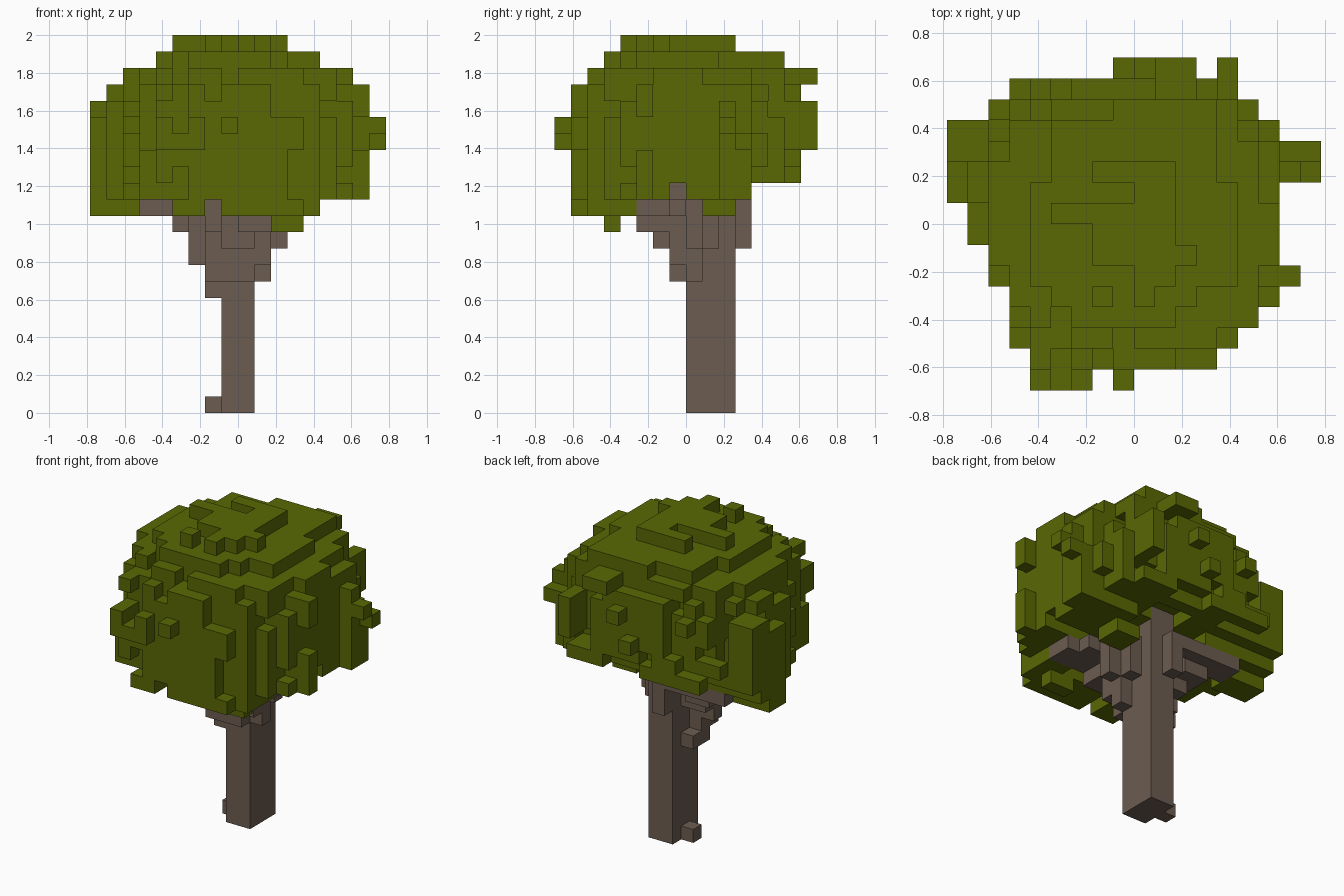
import bpy, bmesh, random
from mathutils import Vector

random.seed(5)
if "Cube" in bpy.data.objects:
    bpy.data.objects.remove(bpy.data.objects["Cube"], do_unlink=True)

U = 2 / 23  # edge length of one block


def material(name, rgb):
    m = bpy.data.materials.new(name)
    m.use_nodes = True
    m.diffuse_color = (*rgb, 1)
    m.node_tree.nodes["Principled BSDF"].inputs["Base Color"].default_value = (*rgb, 1)
    return m


def box(x0, x1, y0, y1, z0, z1):
    """All block cells inside a box given in block units."""
    return {(x, y, z) for x in range(x0, x1) for y in range(y0, y1) for z in range(z0, z1)}


SIDES = [Vector(s) for s in ((1, 0, 0), (-1, 0, 0), (0, 1, 0), (0, -1, 0), (0, 0, 1), (0, 0, -1))]


def neighbours(c):
    return [(c[0] + int(s.x), c[1] + int(s.y), c[2] + int(s.z)) for s in SIDES]


def build(name, cells, others, mat):
    """Skin a set of block cells, leaving out faces hidden between blocks."""
    bm = bmesh.new()
    verts = {}
    for c in sorted(cells):
        mid = Vector(c) + Vector((.5, .5, .5))
        for s, n in zip(SIDES, neighbours(c)):
            if n in cells or n in others:
                continue
            a = Vector((s.y, s.z, s.x))
            b = s.cross(a)
            quad = []
            for p, q in ((-1, -1), (1, -1), (1, 1), (-1, 1)):
                co = mid + (s + a * p + b * q) / 2
                key = tuple(round(v) for v in co)
                if key not in verts:
                    verts[key] = bm.verts.new(Vector(key) * U)
                quad.append(verts[key])
            bm.faces.new(quad)
    mesh = bpy.data.meshes.new(name)
    bm.to_mesh(mesh)
    bm.free()
    mesh.materials.append(mat)
    ob = bpy.data.objects.new(name, mesh)
    bpy.context.collection.objects.link(ob)
    return ob


# Trunk: straight post, root knob and stepped branches
trunk = box(-1, 1, 0, 3, 0, 15) | box(-2, -1, 1, 2, 0, 1)
for b in ((-2, -1, 1, 2, 7, 8), (-2, -1, 0, 1, 7, 13), (-2, -1, -1, 0, 8, 13),
          (-3, -2, 0, 1, 9, 13), (-3, -1, 1, 2, 10, 13), (-4, -2, 1, 3, 11, 13),
          (-6, -4, 2, 4, 12, 13), (-4, -1, 3, 4, 12, 13),
          (1, 2, 0, 1, 8, 13), (1, 2, 1, 2, 10, 13), (2, 3, 0, 1, 10, 13),
          (-1, 1, -1, 0, 8, 13), (1, 2, -1, 0, 9, 14), (-1, 1, -2, -1, 10, 13),
          (0, 2, -3, -1, 11, 13), (-2, -1, -3, -1, 11, 13), (-1, 0, 3, 4, 10, 13),
          (2, 4, -2, 0, 12, 13), (2, 5, -3, -1, 12, 13)):
    trunk |= box(*b)

# Crown layers: height, x range, y range
LAYERS = ((13, -8, 8, -7, 5), (14, -8, 8, -7, 6), (15, -8, 8, -7, 7), (16, -8, 8, -7, 7),
          (17, -8, 8, -7, 7), (18, -8, 8, -7, 7), (19, -8, 7, -7, 7), (20, -7, 7, -6, 6),
          (21, -5, 5, -5, 5))
# Crown plan: x range of each row from y = -7 to y = 6
PLAN = ((-5, 4), (-6, 5), (-6, 6), (-6, 7), (-7, 8), (-7, 7), (-8, 7),
        (-8, 7), (-8, 7), (-8, 8), (-8, 8), (-8, 7), (-7, 6), (-6, 5))

core, shell = set(), set()
for z, x0, x1, y0, y1 in LAYERS:
    for x, y, _ in box(x0, x1, y0, y1, z, z + 1):
        lo, hi = PLAN[y + 7]
        if not lo <= x < hi:
            continue
        dx = abs(2 * x + 1 - x0 - x1) / (x1 - x0)
        dy = abs(2 * y + 1 - y0 - y1) / (y1 - y0)
        d = dx ** 2.4 + dy ** 2.4
        if d < .92:
            core.add((x, y, z))
        elif d < 1.2:
            shell.add((x, y, z))

# Ragged surface: scattered blocks added on the outside and dropped from the edge
crown = {c for c in core if random.random() > .15
         or sum(n in core for n in neighbours(c)) > 4 or c[2] == 13}
for c in sorted(shell):
    if random.random() < .25 and any(n in core for n in neighbours(c)):
        crown.add(c)

# Widest twigs of each row
for row, (lo, hi) in enumerate(PLAN):
    y = row - 7
    for end, step in ((lo, 1), (hi - 1, -1)):
        z = random.randint(14, 16)
        x = end
        while (x, y, z) not in crown and abs(x) > 1:
            crown.add((x, y, z))
            x += step

# Cap: flat shoulder below an uneven top layer with a few loose blocks
for b in ((-1, 4, 1, 6, 20, 22), (-4, 4, -3, 5, 20, 22), (4, 5, -3, -1, 20, 22), (-4, -1, 5, 6, 20, 21),
          (-2, 2, 2, 3, 22, 23), (0, 2, 1, 2, 22, 23), (-3, 2, 0, 1, 22, 23),
          (-2, 2, -2, 0, 22, 23), (2, 3, -2, -1, 22, 23), (-4, -3, 0, 1, 22, 23),
          (-2, -1, -4, -3, 21, 23), (0, 1, -4, -2, 21, 23), (1, 2, -3, -2, 22, 23)):
    crown |= box(*b)

# Outstanding clumps and single blocks
for b in ((-9, -7, 1, 4, 13, 18), (-9, -7, 3, 5, 14, 19), (-9, -6, 1, 3, 12, 14),
          (7, 9, 2, 3, 17, 18), (7, 9, 3, 4, 16, 17), (7, 8, 2, 4, 13, 17),
          (7, 8, -3, -2, 18, 20), (6, 7, -3, -2, 17, 20),
          (-5, -2, -8, -6, 16, 17), (-5, -4, -8, -6, 17, 18), (-3, -2, -8, -6, 17, 18),
          (-1, 0, -8, -6, 17, 18), (4, 5, 6, 8, 16, 19), (4, 5, 5, 7, 16, 18),
          (-1, 0, 6, 8, 16, 17), (0, 1, 6, 8, 18, 19), (1, 3, 5, 8, 20, 21), (6, 7, 0, 1, 20, 21),
          (-4, -2, -7, -3, 12, 13), (-1, 4, -7, -4, 12, 13), (3, 5, -6, -3, 12, 13),
          (2, 4, -5, -4, 11, 13), (2, 4, 1, 3, 12, 13)):
    crown |= box(*b)

# Hollow underneath, where the branches enter
crown -= box(-3, 3, -2, 5, 13, 14) | box(3, 8, -1, 0, 13, 14) | box(-1, 2, 3, 5, 14, 15)
crown -= trunk

build("trunk", trunk, crown, material("bark brown", (.15, .108, .082)))
build("crown", crown, trunk, material("leaf green", (.1, .138, .001)))
